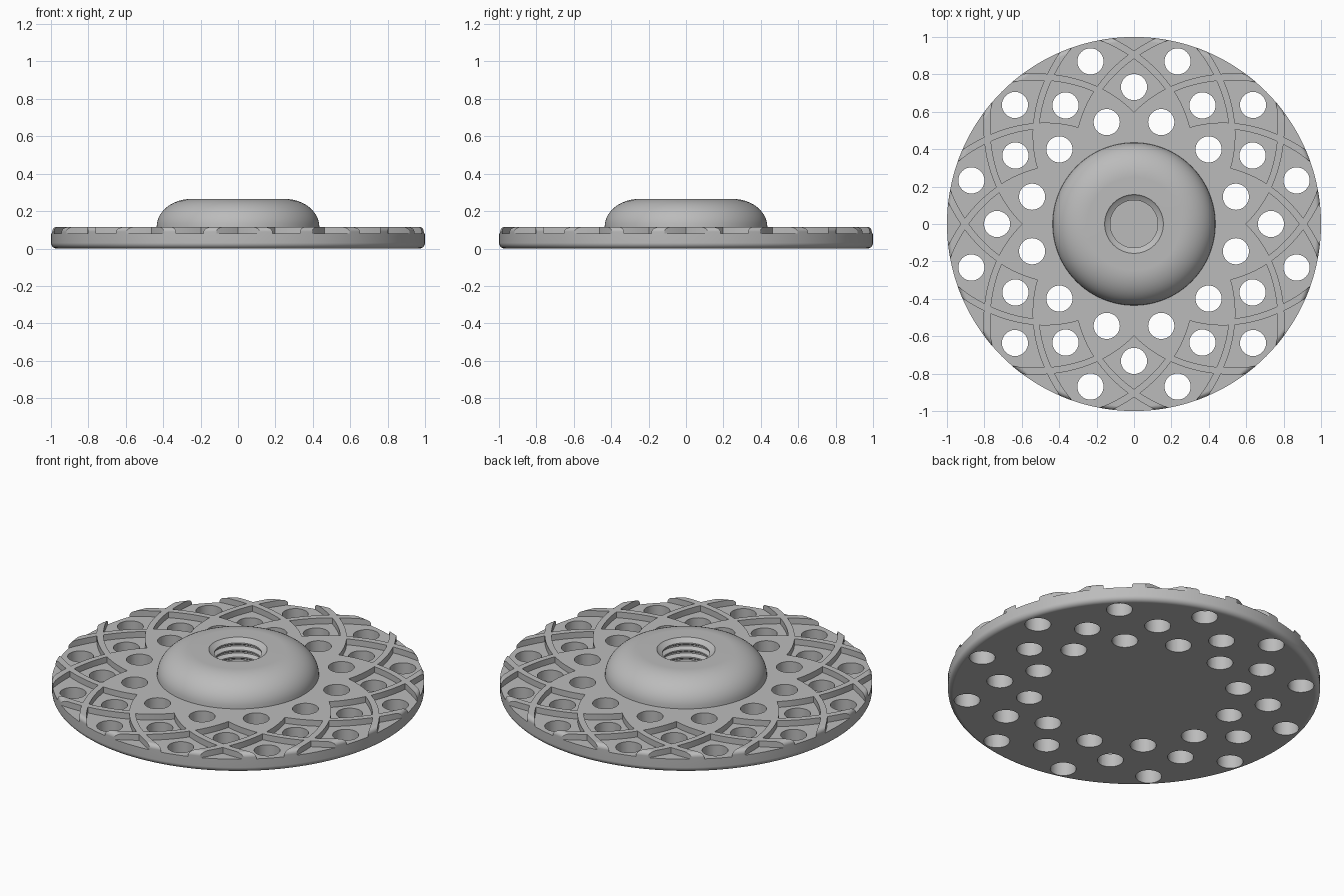
import bpy, bmesh, math
from math import sin, cos, pi, radians

cube = bpy.data.objects.get("Cube")
if cube:
    bpy.data.objects.remove(cube, do_unlink=True)

FLOOR, TOP, HUB_TOP = 0.08, 0.115, 0.265
PITCH = 0.165 / radians(15)      # radial travel of a rib per radian
GAP = 0.022                      # half a rib, measured radially

grey = bpy.data.materials.new("light grey metal")
grey.use_nodes = True
grey.diffuse_color = (0.5, 0.5, 0.5, 1)
grey.node_tree.nodes["Principled BSDF"].inputs["Base Color"].default_value = (0.5, 0.5, 0.5, 1)


def add_object(name, bm):
    bmesh.ops.recalc_face_normals(bm, faces=bm.faces)
    mesh = bpy.data.meshes.new(name)
    bm.to_mesh(mesh)
    bm.free()
    obj = bpy.data.objects.new(name, mesh)
    mesh.materials.append(grey)
    bpy.context.collection.objects.link(obj)
    return obj


def lathe(name, profile, steps):
    bm = bmesh.new()
    verts = [bm.verts.new((r, 0, z)) for r, z in profile]
    edges = [bm.edges.new(pair) for pair in zip(verts, verts[1:])]
    bmesh.ops.spin(bm, geom=verts + edges, axis=(0, 0, 1), cent=(0, 0, 0),
                   angle=2 * pi, steps=steps)
    bmesh.ops.remove_doubles(bm, verts=bm.verts, dist=1e-5)
    return add_object(name, bm)


def arc(cx, cz, rx, rz, a0, a1, n):
    angles = [radians(a0 + (a1 - a0) * i / n) for i in range(n + 1)]
    return [(cx + rx * cos(a), cz + rz * sin(a)) for a in angles]


def prism(bm, points, z0, z1):
    face = bm.faces.new([bm.verts.new((x, y, z0)) for x, y in points])
    ext = bmesh.ops.extrude_face_region(bm, geom=[face])["geom"]
    moved = [v for v in ext if isinstance(v, bmesh.types.BMVert)]
    bmesh.ops.translate(bm, verts=moved, vec=(0, 0, z1 - z0))


def cell(bm, angle, crossing):
    # pocket between two pairs of crossing spiral ribs
    inner, outer = crossing + GAP, crossing + 0.33 - GAP
    end = min(outer, 1.03)
    middle = (inner + outer) / 2
    radii = {inner + (end - inner) * i / 16 for i in range(17)}
    if middle < end:
        radii.add(middle)
    side = [(r, max(0, min(r - inner, outer - r)) / PITCH) for r in sorted(radii)]
    left = [(r, angle + h) for r, h in side]
    right = [(r, angle - h) for r, h in side[1:]]
    if end == outer:
        right.pop()
    prism(bm, [(r * cos(a), r * sin(a)) for r, a in right + left[::-1]], FLOOR, 0.2)


def cut(target, cutter):
    cutter.hide_render = True
    mod = target.modifiers.new("cut", "BOOLEAN")
    mod.operation, mod.solver, mod.object = "DIFFERENCE", "EXACT", cutter
    bpy.context.view_layer.objects.active = target
    bpy.ops.object.modifier_apply(modifier=mod.name)
    bpy.data.objects.remove(cutter, do_unlink=True)


# Disc and domed hub with a blind threaded bore
profile = [(0, 0)] + arc(0.97, 0.03, 0.03, 0.03, -90, 0, 5)
profile += arc(0.975, TOP - 0.025, 0.025, 0.025, 0, 90, 5)
profile += arc(0.25, TOP, 0.185, HUB_TOP - TOP, 0, 90, 12)
profile += [(0.157, HUB_TOP), (0.15, HUB_TOP - 0.008)]
for i in range(4):
    z = HUB_TOP - 0.02 - i * 0.042
    profile += [(0.127, z), (0.127, z - 0.008), (0.15, z - 0.021), (0.15, z - 0.029)]
profile += [(0.127, FLOOR - 0.01), (0, FLOOR - 0.01)]
disc = lathe("disc_with_hub", profile, 144)

# Pockets left between the raised ribs
bm = bmesh.new()
for i in range(12):
    cell(bm, i * pi / 6, 0.575)
    cell(bm, (i + 0.5) * pi / 6, 0.74)
    cell(bm, i * pi / 6, 0.905)
cut(disc, add_object("pocket_cutter", bm))

# Three staggered rings of through holes
bm = bmesh.new()
for radius, shift in ((0.564, 0.5), (0.732, 0), (0.9, 0.5)):
    for i in range(12):
        a = (i + shift) * pi / 6
        cx, cy = radius * cos(a), radius * sin(a)
        prism(bm, arc(cx, cy, 0.07, 0.07, 0, 348.75, 31), -0.1, 0.3)
cut(disc, add_object("hole_cutter", bm))

# Smooth curved surfaces, crisp edges
bpy.ops.object.select_all(action="DESELECT")
disc.select_set(True)
bpy.context.view_layer.objects.active = disc
bpy.ops.object.shade_smooth_by_angle(angle=radians(30))
weighted = disc.modifiers.new("even shading", "WEIGHTED_NORMAL")
weighted.keep_sharp = True
